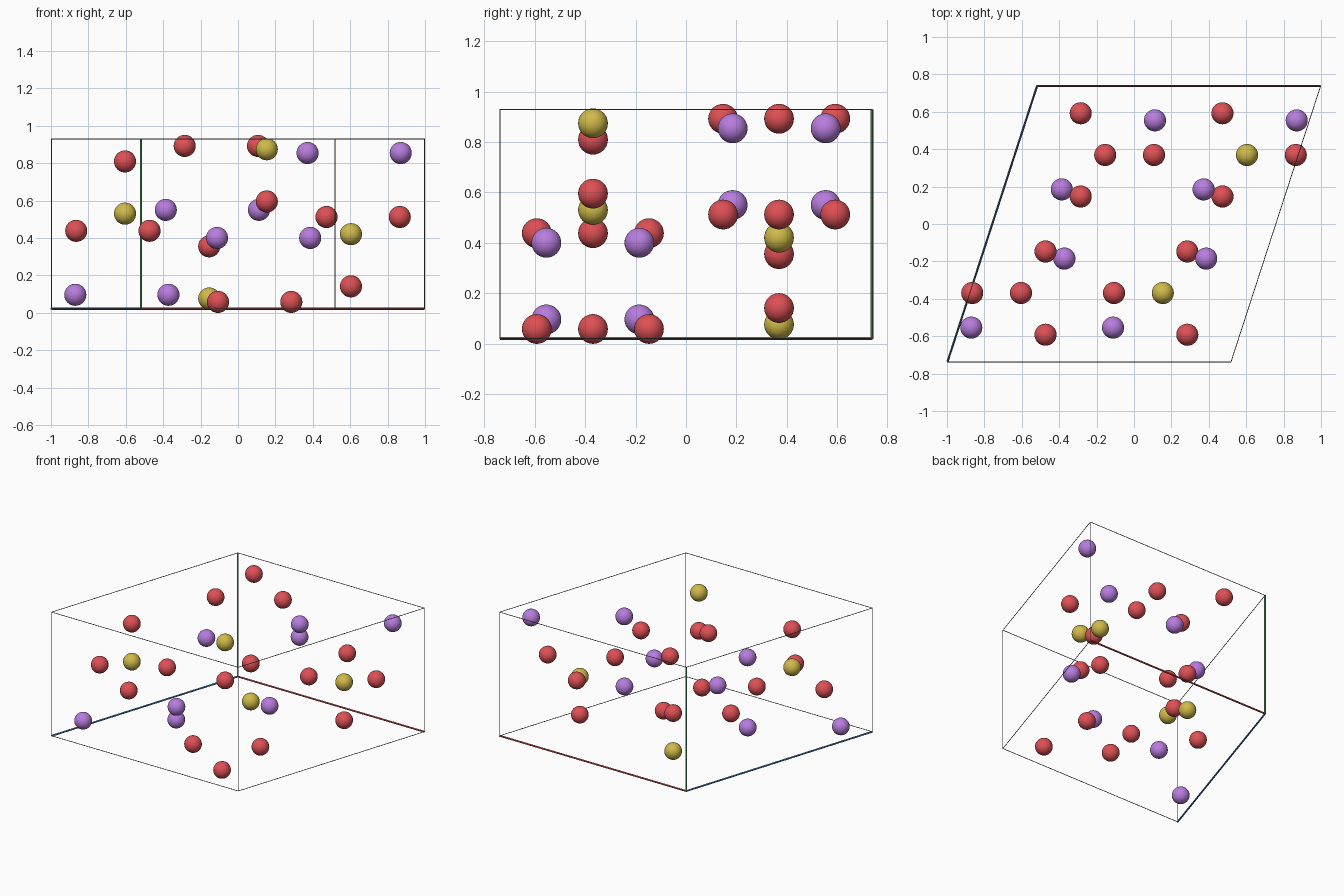
import bpy
from mathutils import Vector

if "Cube" in bpy.data.objects:
    bpy.data.objects.remove(bpy.data.objects["Cube"])


def material(name, rgb):
    """Flat colour given as 0-255 sRGB, stored as linear."""
    m = bpy.data.materials.new(name)
    lin = [((c / 255 + 0.055) / 1.055) ** 2.4 for c in rgb]
    m.diffuse_color = (*lin, 1)
    m.use_nodes = True
    m.node_tree.nodes["Principled BSDF"].inputs["Base Color"].default_value = m.diffuse_color
    return m


RED = material("atom red", (221, 80, 85))
GOLD = material("atom gold", (208, 186, 74))
PURPLE = material("atom purple", (184, 125, 222))
GREY = material("edge grey", (120, 120, 122))
AXIS_RED = material("axis red", (222, 85, 85))
AXIS_GREEN = material("axis green", (95, 190, 115))
AXIS_BLUE = material("axis blue", (90, 145, 215))

MID = Vector((0, 0, 0.4755))     # centre of the cell
HALF_H = 0.454                   # half height of the cell
RADIUS = 0.059                   # atom radius


def finish(name, mat):
    ob = bpy.context.object
    ob.name = name
    ob.data.materials.append(mat)
    bpy.ops.object.shade_smooth_by_angle()


def rod(name, a, b, r, mat):
    d = b - a
    bpy.ops.mesh.primitive_cylinder_add(
        vertices=10, radius=r, depth=d.length, location=(a + b) / 2,
        rotation=d.to_track_quat('Z', 'Y').to_euler())
    finish(name, mat)


def atom(name, p, mat):
    bpy.ops.mesh.primitive_uv_sphere_add(
        segments=32, ring_count=16, radius=RADIUS, location=MID + p)
    finish(name, mat)


# Slanted cell frame: three coloured axes meet at the back left bottom corner
origin = MID + Vector((-0.5185, 0.7375, -HALF_H))
A = Vector((1.516, 0, 0))
B = Vector((-0.479, -1.475, 0))
C = Vector((0, 0, 2 * HALF_H))
for label, d, u, v, mat in (("red", A, B, C, AXIS_RED),
                            ("blue", B, A, C, AXIS_BLUE),
                            ("green", C, A, B, AXIS_GREEN)):
    for i in (0, 1):
        for j in (0, 1):
            start = origin + u * i + v * j
            if i == j == 0:
                rod(f"{label}_axis", start, start + d, 0.006, mat)
            else:
                rod(f"cell_edge_{label}_{i}{j}", start, start + d, 0.0022, GREY)

# Unique atoms relative to the cell centre; symmetry makes four of each
UNIQUE = [
    ("red_atom", RED, (-0.473, -0.592, -0.037)),
    ("red_atom", RED, (-0.473, -0.147, -0.037)),
    ("red_atom", RED, (-0.865, -0.369, -0.037)),
    ("red_atom", RED, (-0.604, -0.369, 0.334)),
    ("gold_atom", GOLD, (-0.604, -0.369, 0.055)),
    ("purple_atom", PURPLE, (-0.870, -0.554, -0.379)),
    ("purple_atom", PURPLE, (-0.372, -0.185, -0.379)),
]
for name, mat, (x, y, z) in UNIQUE:
    # glide copy: half a cell along x, flipped in height and wrapped into the cell
    gz = -HALF_H - z
    if gz < -HALF_H:
        gz += 2 * HALF_H
    for p in (Vector((x, y, z)), Vector((x + 0.758, y, gz))):
        atom(name, p, mat)
        atom(name, -p, mat)      # inversion through the centre
